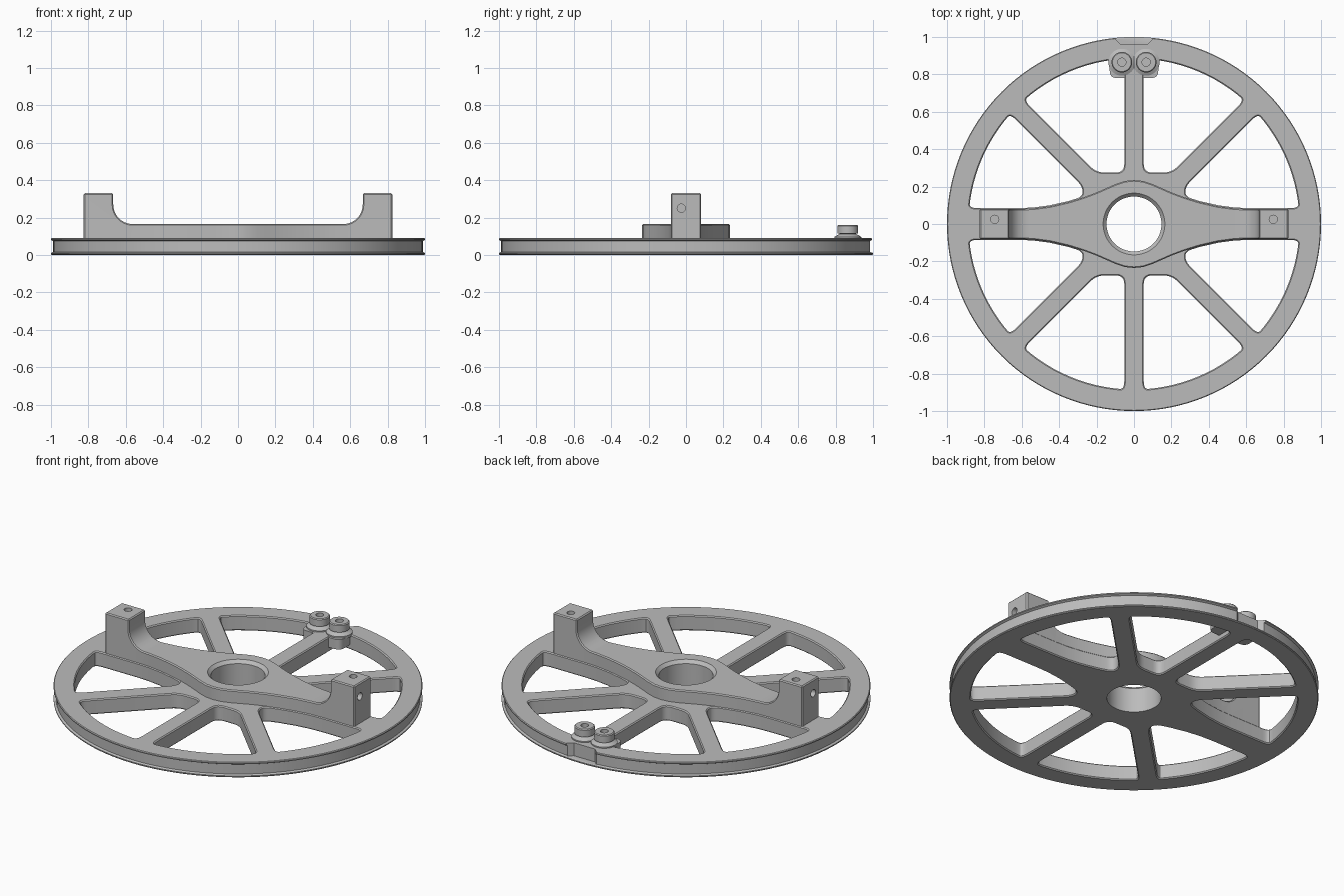
import bpy, bmesh, math
from mathutils import Vector

cube = bpy.data.objects.get("Cube")
if cube:
    bpy.data.objects.remove(cube, do_unlink=True)

grey = bpy.data.materials.new("plain grey")
grey.use_nodes = True
grey.diffuse_color = (0.5, 0.5, 0.5, 1)
grey.node_tree.nodes["Principled BSDF"].inputs["Base Color"].default_value = (0.5, 0.5, 0.5, 1)


# ---------- helpers ----------
def loft(bm, rings):
    """Closed solid through rings of equal point count, capped at both ends."""
    loops = [[bm.verts.new(p) for p in ring] for ring in rings]
    for a, b in zip(loops, loops[1:]):
        for i in range(len(a)):
            j = (i + 1) % len(a)
            bm.faces.new((a[i], a[j], b[j], b[i]))
    bm.faces.new(loops[0][::-1])
    bm.faces.new(loops[-1])


def make(name, *solids):
    bm = bmesh.new()
    for rings in solids:
        loft(bm, rings)
    bmesh.ops.recalc_face_normals(bm, faces=bm.faces)
    mesh = bpy.data.meshes.new(name)
    bm.to_mesh(mesh)
    bm.free()
    mesh.materials.append(grey)
    ob = bpy.data.objects.new(name, mesh)
    bpy.context.collection.objects.link(ob)
    return ob


def lathe(profile, n, x=0, y=0):
    turn = [math.tau * i / n for i in range(n)]
    return [[(x + r * math.cos(t), y + r * math.sin(t), z) for t in turn] for r, z in profile]


def prism(outline, z0, z1):
    return [[(x, y, z) for x, y in outline] for z in (z0, z1)]


def activate(ob):
    bpy.ops.object.select_all(action='DESELECT')
    ob.select_set(True)
    bpy.context.view_layer.objects.active = ob


def boolean(ob, tool, operation='DIFFERENCE'):
    tool.hide_render = True
    mod = ob.modifiers.new("cut", 'BOOLEAN')
    mod.operation, mod.solver, mod.object = operation, 'EXACT', tool
    activate(ob)
    bpy.ops.object.modifier_apply(modifier=mod.name)
    bpy.data.objects.remove(tool, do_unlink=True)


def smooth(ob):
    activate(ob)
    bpy.ops.object.shade_smooth_by_angle(angle=math.radians(30))


def rounded(points, d):
    """Round every sharp corner of an outline with a short curve."""
    pts, out = [Vector(p) for p in points], []
    for i, p in enumerate(pts):
        a, b = pts[i - 1] - p, pts[(i + 1) % len(pts)] - p
        if a.angle(-b) < math.radians(25):
            out.append(p)
            continue
        s = p + a.normalized() * min(d, a.length * 0.45)
        e = p + b.normalized() * min(d, b.length * 0.45)
        for k in range(6):
            t = k / 5
            out.append(s * (1 - t) ** 2 + p * 2 * t * (1 - t) + e * t * t)
    return out


def grow(pts, d):
    """Offset a counter-clockwise outline outward."""
    out = []
    for i, p in enumerate(pts):
        t = (pts[(i + 1) % len(pts)] - pts[i - 1]).normalized()
        out.append(p + Vector((t.y, -t.x)) * d)
    return out


def arc(r, a0, a1, n):
    angles = [a0 + (a1 - a0) * i / n for i in range(n + 1)]
    return [(r * math.cos(a), r * math.sin(a)) for a in angles]


# ---------- main sizes ----------
THICK, RIM, SPOKE, HUB = 0.09, 0.885, 0.052, 0.275
half = math.asin(SPOKE / RIM)
quarter = math.pi / 4
diag = SPOKE * math.sqrt(2)
# half width of the cross beam, from the hub outward
beam_edge = [(0, 0.235), (0.05, 0.23), (0.1, 0.213), (0.15, 0.191), (0.2, 0.169),
             (0.275, 0.141), (0.35, 0.118), (0.45, 0.095), (0.54, 0.083), (0.62, 0.08)]
bore = [(0.147, -0.1), (0.147, 0.147), (0.187, 0.187)]

# ---------- spoked wheel with grooved rim ----------
wheel = make("spoked_wheel", lathe(
    [(0.996, 0), (1, 0.004), (1, 0.01), (0.988, 0.016), (0.988, 0.074),
     (1, 0.08), (1, 0.086), (0.996, THICK)], 128))

upper = [(SPOKE, HUB), (HUB - diag, HUB)] + arc(RIM, quarter + half, math.pi / 2 - half, 12)
side = [(HUB, HUB - diag)] + [(x, w + 0.005) for x, w in beam_edge if x >= HUB]
side += arc(RIM, math.asin(0.085 / RIM), quarter - half, 12)

cuts = [lathe(bore, 64)]
for outline in (upper, side):
    shape = rounded(outline, 0.045)
    levels = [(-0.01, 0.016), (0.006, 0), (THICK - 0.006, 0), (THICK + 0.01, 0.016)]
    for sx in (1, -1):
        for sy in (1, -1):
            cuts.append([[(p.x * sx, p.y * sy, z) for p in grow(shape, d)] for z, d in levels])
notch = [(-0.1, 1.05), (-0.1, 0.988), (-0.07, 0.96), (0.07, 0.96), (0.1, 0.988), (0.1, 1.05)]
cuts.append(prism(notch, 0.013, 0.2))
boolean(wheel, make("wheel_cutter", *cuts))
smooth(wheel)

# ---------- cross beam with upright end posts ----------
END, POST, LOW, TOP, FILLET = 0.825, 0.667, 0.165, 0.33, 0.105
plan_half = beam_edge + [(END, 0.08)]
plan = [(x, -w) for x, w in plan_half] + [(x, w) for x, w in plan_half[::-1]]
plan += [(-x, w) for x, w in plan_half[1:]] + [(-x, -w) for x, w in plan_half[:0:-1]]
beam = make("cross_beam", prism(plan, 0.04, 0.5))

curve = [(POST - FILLET + x, LOW + FILLET + z) for x, z in arc(FILLET, -math.pi / 2, 0, 10)]
profile = curve + [(POST, TOP), (0.9, TOP), (0.9, 0)]
profile += [(-x, z) for x, z in profile[::-1]]
boolean(beam, make("beam_profile", [[(x, y, z) for x, z in profile] for y in (-0.4, 0.4)]),
        'INTERSECT')

bevel = beam.modifiers.new("chamfer", 'BEVEL')
bevel.width, bevel.segments = 0.006, 1
bevel.limit_method, bevel.angle_limit = 'ANGLE', math.radians(40)
bevel.use_clamp_overlap = False
activate(beam)
bpy.ops.object.modifier_apply(modifier=bevel.name)

# bore, plus one hole in the top and one in the outer face of each post
holes = [lathe(bore, 64)]
for s in (1, -1):
    holes.append(lathe([(0.022, 0.21), (0.022, 0.4)], 24, s * 0.745, 0.025))
    ring = lathe([(0.022, 0.72), (0.022, 0.9)], 24, 0.25, -0.025)
    holes.append([[(s * z, y, x) for x, y, z in loop] for loop in ring])
boolean(beam, make("beam_cutter", *holes))
smooth(beam)

# ---------- clamp pad and two screws at the back ----------
pad = rounded([(-0.13, 0.78), (0.13, 0.78), (0.13, 0.9), (-0.13, 0.9)], 0.04)
smooth(make("clamp_pad", prism(pad, 0.03, THICK - 0.001)))

screw = [(0.072, 0.08), (0.072, 0.097), (0.042, 0.113), (0.055, 0.115), (0.055, 0.155),
         (0.05, 0.16), (0.022, 0.16), (0.022, 0.13)]
for label, s in (("left", 1), ("right", -1)):
    smooth(make(label + "_clamp_screw", lathe(screw, 32, s * 0.065, 0.865)))
